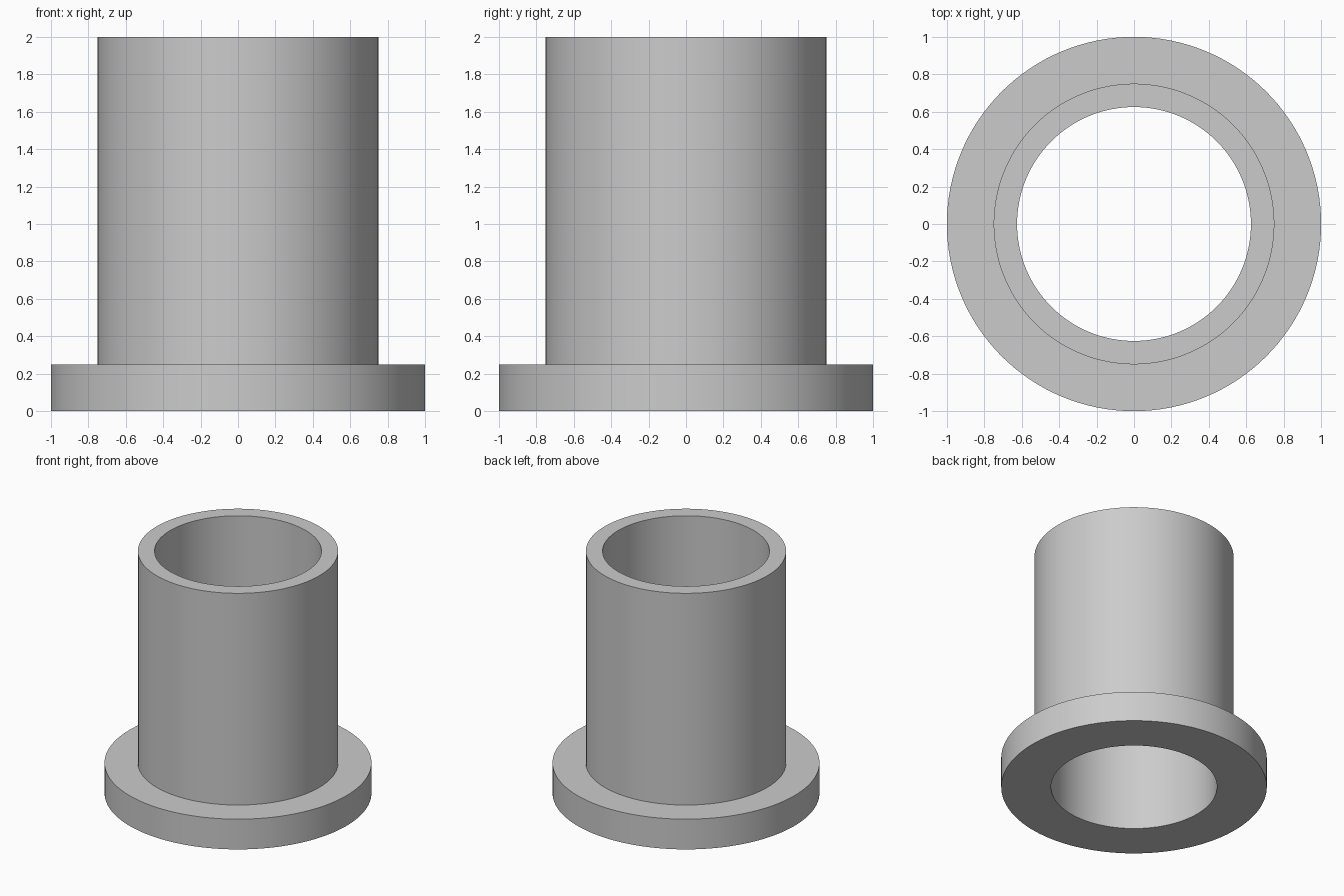
import bpy
import bmesh
from math import cos, sin, tau, radians

cube = bpy.data.objects.get("Cube")
if cube:
    bpy.data.objects.remove(cube, do_unlink=True)

# Plain grey material
grey = bpy.data.materials.new("light_grey")
grey.use_nodes = True
colour = (0.6, 0.6, 0.6, 1.0)
grey.diffuse_color = colour
grey.node_tree.nodes["Principled BSDF"].inputs["Base Color"].default_value = colour

SEGMENTS = 128
BORE, TUBE, FLANGE = 0.625, 0.75, 1.0
FLANGE_TOP, HEIGHT = 0.25, 2.0


def lathe(name, profile):
    """Revolve a closed (radius, height) profile about z."""
    bm = bmesh.new()
    rings = []
    for i in range(SEGMENTS):
        a = tau * i / SEGMENTS
        rings.append([bm.verts.new((r * cos(a), r * sin(a), z)) for r, z in profile])
    for i, ring in enumerate(rings):
        following = rings[(i + 1) % SEGMENTS]
        for j in range(len(profile)):
            k = (j + 1) % len(profile)
            bm.faces.new((ring[j], following[j], following[k], ring[k]))
    bmesh.ops.recalc_face_normals(bm, faces=bm.faces)
    mesh = bpy.data.meshes.new(name)
    bm.to_mesh(mesh)
    bm.free()
    mesh.materials.append(grey)
    obj = bpy.data.objects.new(name, mesh)
    bpy.context.collection.objects.link(obj)
    bpy.ops.object.select_all(action="DESELECT")
    obj.select_set(True)
    bpy.context.view_layer.objects.active = obj
    bpy.ops.object.shade_smooth_by_angle(angle=radians(30))
    return obj


# Flanged sleeve: hollow tube with a wide collar at the base
lathe("flanged_bushing", [
    (BORE, 0), (FLANGE, 0), (FLANGE, FLANGE_TOP),
    (TUBE, FLANGE_TOP), (TUBE, HEIGHT), (BORE, HEIGHT),
])
